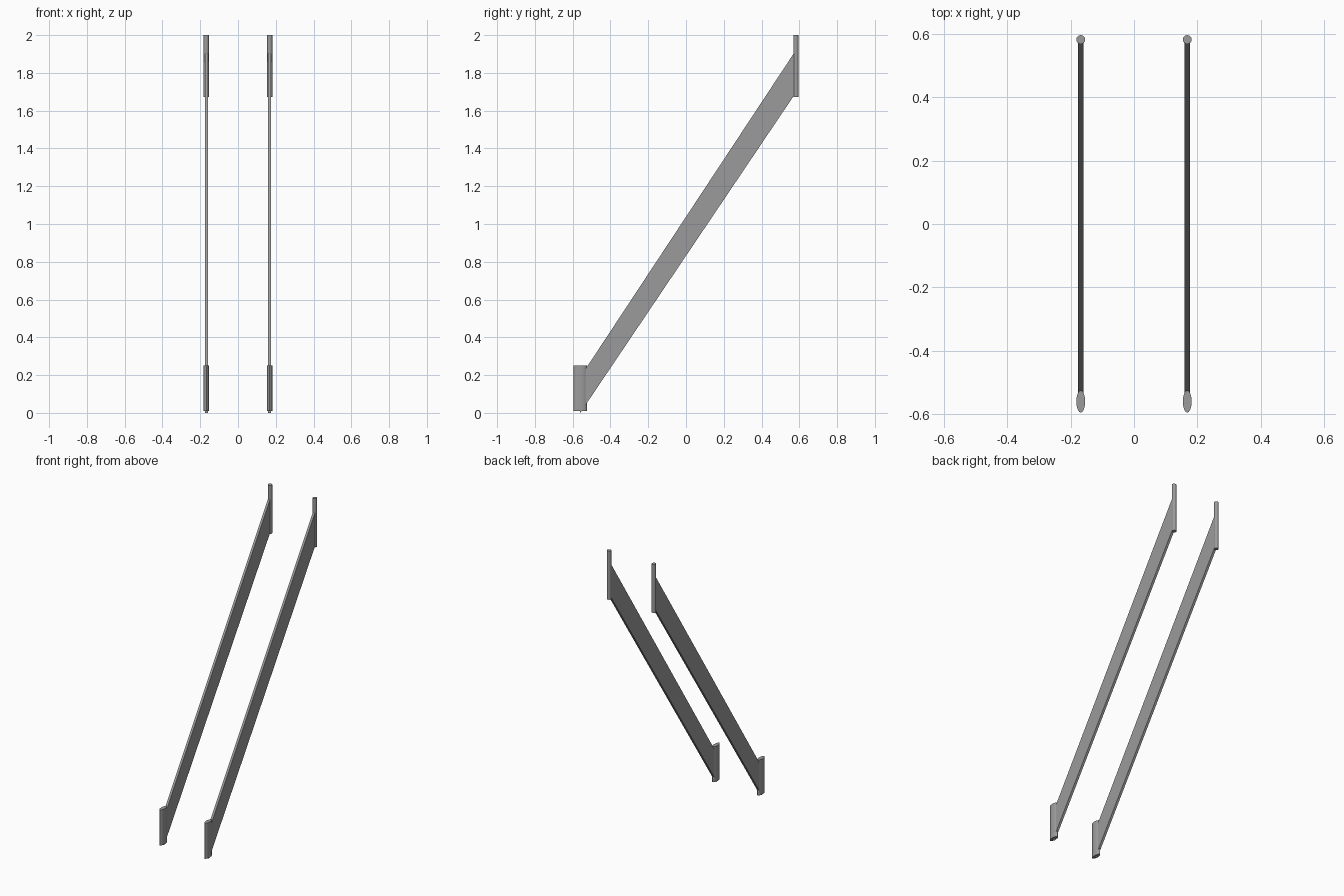
import bpy, bmesh, math
from mathutils import Vector

cube = bpy.data.objects.get("Cube")
if cube:
    bpy.data.objects.remove(cube, do_unlink=True)

grey = bpy.data.materials.new("plain_grey")
grey.use_nodes = True
colour = (0.33, 0.33, 0.33, 1)
grey.diffuse_color = colour
grey.node_tree.nodes["Principled BSDF"].inputs["Base Color"].default_value = colour


def extrude(name, points, offset, smooth=False):
    """Close a flat outline and push it along offset into a solid."""
    bm = bmesh.new()
    face = bm.faces.new([bm.verts.new(p) for p in points])
    moved = bmesh.ops.extrude_face_region(bm, geom=[face])["geom"]
    verts = [v for v in moved if isinstance(v, bmesh.types.BMVert)]
    bmesh.ops.translate(bm, verts=verts, vec=Vector(offset))
    bmesh.ops.recalc_face_normals(bm, faces=bm.faces)
    mesh = bpy.data.meshes.new(name)
    bm.to_mesh(mesh)
    bm.free()
    mesh.materials.append(grey)
    obj = bpy.data.objects.new(name, mesh)
    bpy.context.collection.objects.link(obj)
    if smooth:
        bpy.ops.object.select_all(action="DESELECT")
        obj.select_set(True)
        bpy.context.view_layer.objects.active = obj
        bpy.ops.object.shade_smooth_by_angle(angle=math.radians(40))


def oval(x, y, z, rx, ry, sides):
    angles = [math.tau * i / sides for i in range(sides)]
    return [(x + rx * math.cos(a), y + ry * math.sin(a), z) for a in angles]


THICK = 0.016
for side, x in (("left", 0.168), ("right", -0.168)):
    # Sloping flat panel, its lower end running into the foot
    outline = [(-0.56, 0), (0.575, 1.685), (0.575, 1.91), (-0.53, 0.235), (-0.56, 0.19)]
    extrude(f"{side}_rail_panel", [(x - THICK / 2, y, z) for y, z in outline], (THICK, 0, 0))
    # Round post at the top end
    extrude(f"{side}_top_post", oval(x, 0.582, 1.672, 0.014, 0.014, 16), (0, 0, 0.328), True)
    # Oval post at the foot
    extrude(f"{side}_foot_post", oval(x, -0.56, 0.01, 0.014, 0.035, 16), (0, 0, 0.24), True)
